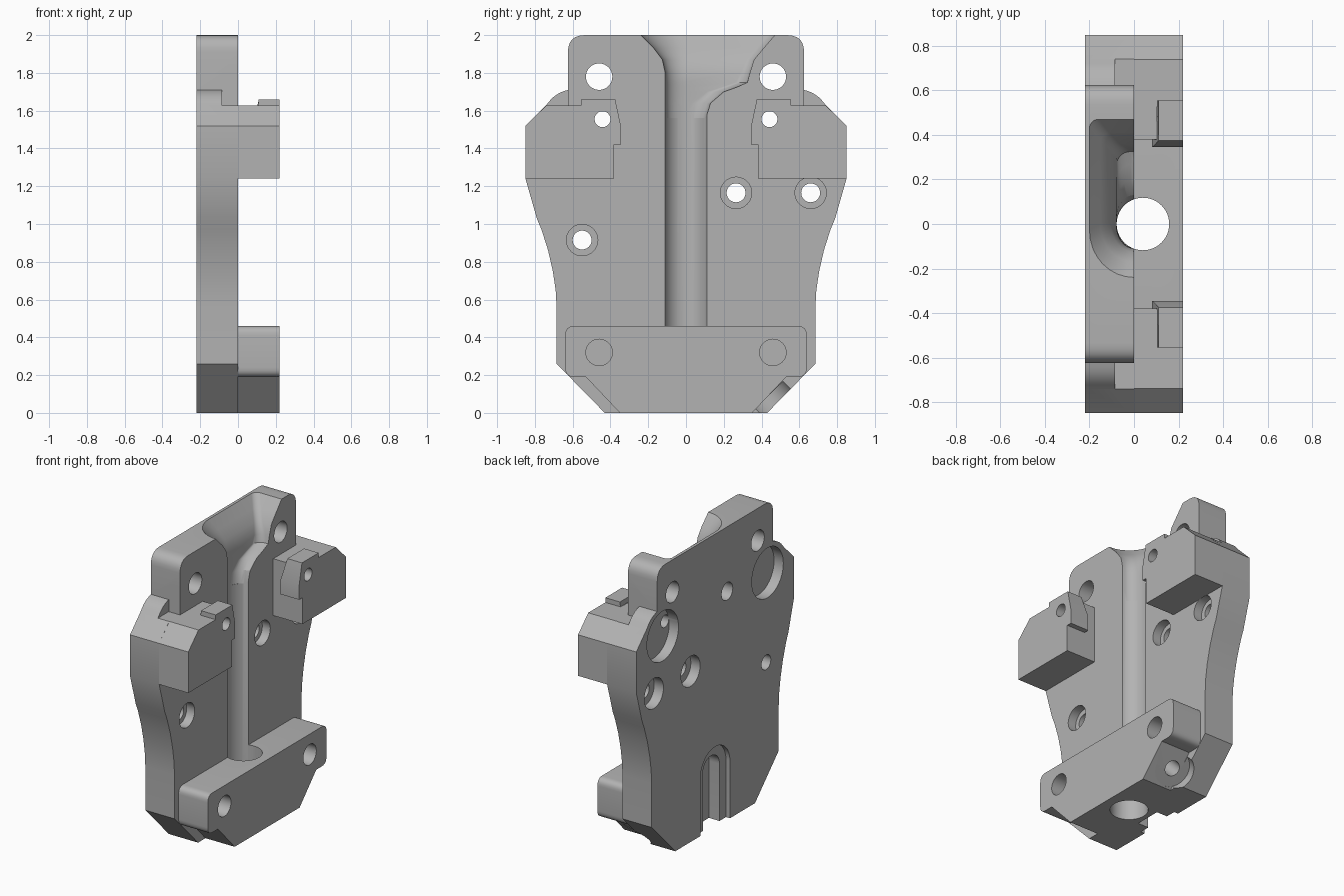
import bpy, bmesh, math
from mathutils import Vector, Matrix

cube = bpy.data.objects.get("Cube")
if cube:
    bpy.data.objects.remove(cube, do_unlink=True)

grey = bpy.data.materials.new("machined_grey")
grey.use_nodes = True
COLOUR = (0.45, 0.45, 0.45, 1)
grey.diffuse_color = COLOUR
grey.node_tree.nodes["Principled BSDF"].inputs["Base Color"].default_value = COLOUR


def make(name, bm):
    bmesh.ops.recalc_face_normals(bm, faces=bm.faces)
    mesh = bpy.data.meshes.new(name)
    bm.to_mesh(mesh)
    bm.free()
    mesh.materials.append(grey)
    ob = bpy.data.objects.new(name, mesh)
    bpy.context.collection.objects.link(ob)
    return ob


def loft(name, rings):
    """Solid skinned through rings with equal point counts."""
    bm = bmesh.new()
    rows = [[bm.verts.new(p) for p in ring] for ring in rings]
    n = len(rows[0])
    for a, b in zip(rows, rows[1:]):
        for i in range(n):
            j = (i + 1) % n
            bm.faces.new((a[i], a[j], b[j], b[i]))
    bm.faces.new(rows[0])
    bm.faces.new(rows[-1])
    return make(name, bm)


def fillet(points, steps=6):
    """Round the (y, z, radius) corners of an outline."""
    out = []
    n = len(points)
    for i, (y, z, r) in enumerate(points):
        p = Vector((y, z))
        if not r:
            out.append(p)
            continue
        a = (Vector(points[i - 1][:2]) - p).normalized() * r
        b = (Vector(points[(i + 1) % n][:2]) - p).normalized() * r
        for k in range(steps + 1):
            t = k / steps
            out.append(p + a * (1 - t) ** 2 + b * t ** 2)
    return out


def prism(name, outline, x0, x1):
    return loft(name, [[(x, y, z) for y, z in outline] for x in (x0, x1)])


def cylinder(start, end, r, sides=40):
    start, end = Vector(start), Vector(end)
    axis = end - start
    mat = Matrix.Translation((start + end) / 2) @ axis.to_track_quat('Z', 'Y').to_matrix().to_4x4()
    bm = bmesh.new()
    bmesh.ops.create_cone(bm, cap_ends=True, segments=sides, radius1=r, radius2=r,
                          depth=axis.length, matrix=mat)
    return make("cutter", bm)


def bore(y, z, r, x0=-0.4, x1=0.4):
    return cylinder((x0, y, z), (x1, y, z), r)


def combine(ob, others, op='DIFFERENCE'):
    bpy.context.view_layer.objects.active = ob
    for other in others:
        other.hide_render = True
        mod = ob.modifiers.new("cut", 'BOOLEAN')
        mod.operation, mod.object, mod.solver = op, other, 'EXACT'
        bpy.ops.object.modifier_apply(modifier=mod.name)
        bpy.data.objects.remove(other, do_unlink=True)


def mirrored(half):
    return half + [(-p[0],) + tuple(p[1:]) for p in reversed(half)]


def channel():
    return cylinder((0.04, 0, -0.1), (0.04, 0, 2.1), 0.118, 56)


def funnel():
    """Widening mouth: z, low y, high y, depth, low-side radius, high-side radius."""
    sections = [(2.04, -0.28, 0.50, 0.22, 0.23, 0.04), (2.0, -0.24, 0.47, 0.20, 0.21, 0.04),
                (1.93, -0.17, 0.41, 0.15, 0.17, 0.04), (1.87, -0.125, 0.36, 0.105, 0.13, 0.04),
                (1.80, -0.11, 0.338, 0.08, 0.11, 0.05), (1.75, -0.108, 0.325, 0.078, 0.105, 0.06),
                (1.725, -0.108, 0.27, 0.078, 0.105, 0.08), (1.70, -0.108, 0.20, 0.078, 0.105, 0.09),
                (1.64, -0.108, 0.13, 0.078, 0.105, 0.1), (1.56, -0.106, 0.105, 0.076, 0.104, 0.1)]
    rings = []
    for z, a, b, d, ra, rb in sections:
        ring = [(0.1, a, z)]
        for k in range(9):
            t = k / 8 * math.pi / 2
            ring.append((-d * math.sin(t), a + ra * (1 - math.cos(t)), z))
        for k in range(9):
            t = k / 8 * math.pi / 2
            rx = min(d, rb)
            ring.append((-d + rx * (1 - math.cos(t)), b - rb * (1 - math.sin(t)), z))
        rings.append(ring + [(0.1, b, z)])
    return loft("cutter", rings)


def slot(r, top, x1):
    """Round-topped slot open at the bottom of the rear face."""
    arc = [(r * math.cos(k * math.pi / 16), top - r + r * math.sin(k * math.pi / 16))
           for k in range(17)]
    return prism("cutter", arc + [(-r, -0.1), (r, -0.1)], -0.3, x1)


def port():
    """Angled spot face with a small drilling in the lower corner."""
    c, d = Vector((0.06, 0.44, 0.095)), Vector((0, 1, -1)).normalized()
    return [cylinder(c, c + d * 0.4, 0.12), cylinder(c - d * 0.22, c + d * 0.1, 0.05)]


# Main plate
half = [(0.43, 0, 0), (0.685, 0.26, 0), (0.685, 0.56, 0), (0.69, 0.65, 0), (0.705, 0.75, 0),
        (0.73, 0.86, 0), (0.765, 0.97, 0), (0.79, 1.03, 0), (0.85, 1.24, 0), (0.85, 1.52, 0),
        (0.74, 1.63, 0), (0.69, 1.69, 0.05), (0.625, 1.71, 0), (0.625, 2.0, 0.09)]
plate = prism("main_plate", fillet(mirrored(half)), -0.22, 0)
cuts = [channel(), funnel(), slot(0.16, 0.55, -0.19), slot(0.09, 0.48, -0.11)] + port()
for s in (-1, 1):
    ledge = [(s * 0.625, 1.628), (s * 0.9, 1.628), (s * 0.9, 1.8), (s * 0.625, 1.8)]
    cuts += [prism("cutter", ledge, -0.085, 0.1),
             bore(s * 0.46, 1.78, 0.07),
             bore(s * 0.565, 1.52, 0.17, -0.4, -0.15),
             bore(s * 0.442, 1.555, 0.042)]
# Bolt holes with counterbores
for y, z in ((0.265, 1.165), (0.66, 1.165), (-0.55, 0.915)):
    cuts += [bore(y, z, 0.05), bore(y, z, 0.083, -0.06, 0.1)]
    if y > 0:
        cuts.append(bore(y, z, 0.103, -0.4, -0.15))
cuts.append(bore(-0.13, 1.56, 0.06, -0.4, -0.06))
combine(plate, cuts)
parts = [plate]

# Upper guide blocks with raised lugs
for s, side in ((-1, "right"), (1, "left")):
    outline = [(0.38, 1.24), (0.85, 1.24), (0.85, 1.52), (0.74, 1.628), (0.38, 1.628)]
    block = prism(side + "_guide_block", [(s * y, z) for y, z in outline], 0, 0.22)
    lug_shape = [(0.345, 1.42), (0.345, 1.52), (0.375, 1.66), (0.555, 1.66), (0.555, 1.42)]
    lug = prism("lug", [(s * y, z) for y, z in lug_shape], 0.08, 0.22)
    for v in lug.data.vertices:
        if v.co.z > 1.6 and v.co.x < 0.1:
            v.co.x += 0.03
    combine(block, [lug], 'UNION')
    combine(block, [bore(s * 0.442, 1.555, 0.042)])
    parts.append(block)

# Lower clamp block
half = [(0.35, 0, 0), (0.53, 0.19, 0), (0.64, 0.19, 0.05), (0.64, 0.46, 0.05)]
clamp = prism("lower_clamp_block", fillet(mirrored(half)), 0, 0.22)
combine(clamp, [channel()] + port() + [bore(s * 0.46, 0.32, 0.07, 0.05) for s in (-1, 1)])
parts.append(clamp)

# Smooth curved walls, keep machined edges crisp
bpy.ops.object.select_all(action='DESELECT')
for ob in parts:
    ob.select_set(True)
bpy.context.view_layer.objects.active = plate
bpy.ops.object.shade_smooth_by_angle(angle=math.radians(28))
